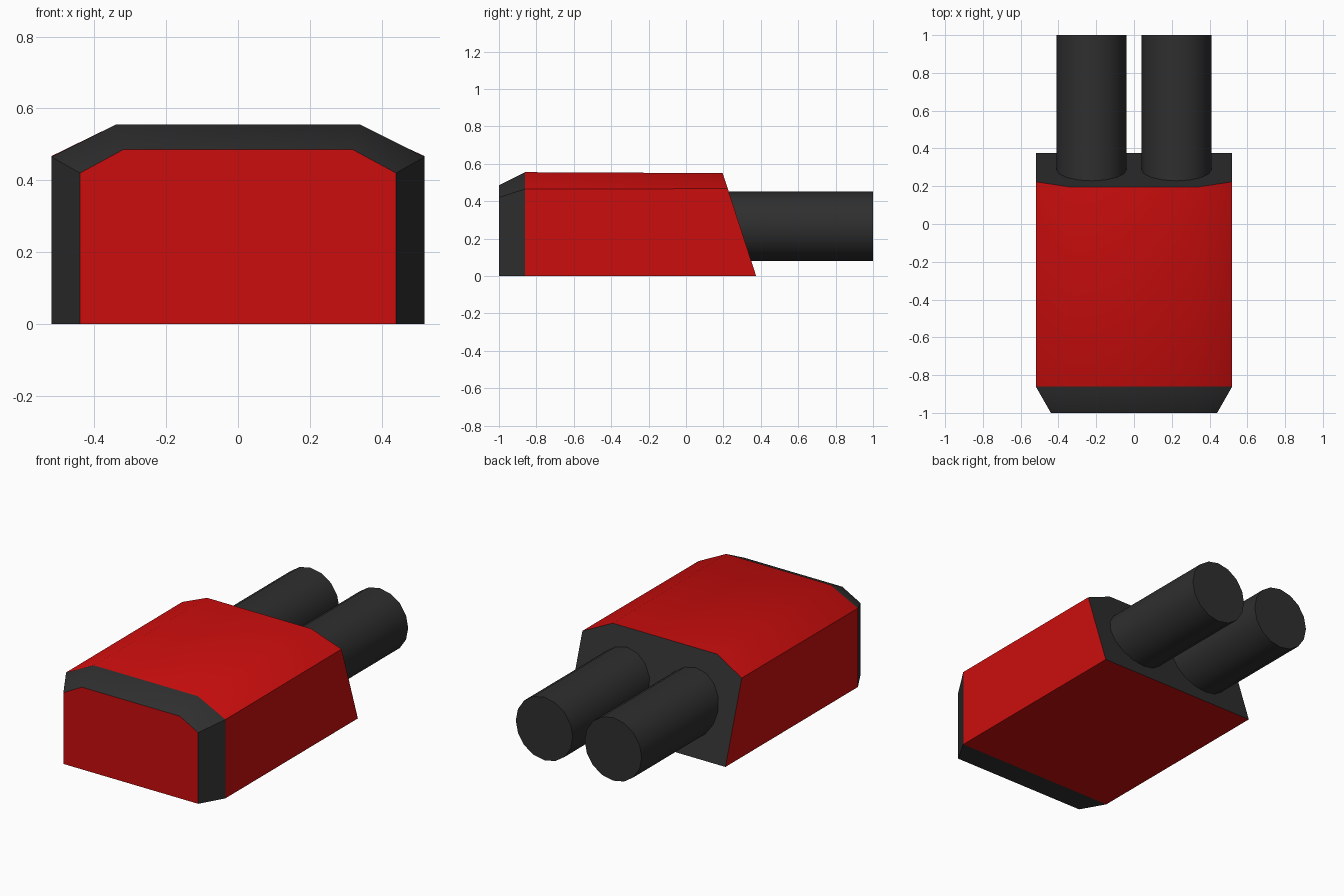
import bpy, bmesh, math
from mathutils import Matrix

cube = bpy.data.objects.get("Cube")
if cube:
    bpy.data.objects.remove(cube, do_unlink=True)


def material(name, rgb):
    m = bpy.data.materials.new(name)
    m.use_nodes = True
    m.diffuse_color = (*rgb, 1)
    m.node_tree.nodes["Principled BSDF"].inputs["Base Color"].default_value = (*rgb, 1)
    return m


red = material("red", (0.6, 0.004, 0.004))
dark = material("dark grey", (0.028, 0.028, 0.028))


def finish(name, bm, mats, angle):
    bmesh.ops.recalc_face_normals(bm, faces=bm.faces)
    mesh = bpy.data.meshes.new(name)
    bm.to_mesh(mesh)
    bm.free()
    for m in mats:
        mesh.materials.append(m)
    ob = bpy.data.objects.new(name, mesh)
    bpy.context.collection.objects.link(ob)
    bpy.ops.object.select_all(action="DESELECT")
    ob.select_set(True)
    bpy.context.view_layer.objects.active = ob
    bpy.ops.object.shade_smooth_by_angle(angle=math.radians(angle))
    return ob


def section(bm, half, shoulder, top_half, top, y, lean=0.0):
    """Hexagonal cross-section with chamfered top; lean tilts it forward with height."""
    right = [(half, 0), (half, shoulder), (top_half, top)]
    outline = right + [(-x, z) for x, z in reversed(right)]
    return [bm.verts.new((x, y - lean * z, z)) for x, z in outline]


# Housing: tapered dark bezel, red shell, slanted dark back
bm = bmesh.new()
rings = [section(bm, 0.44, 0.42, 0.32, 0.485, -1.0),
         section(bm, 0.52, 0.465, 0.34, 0.555, -0.86),
         section(bm, 0.52, 0.467, 0.34, 0.55, 0.375, 0.325)]
bm.faces.new(rings[0]).material_index = 0
bm.faces.new(rings[2]).material_index = 1
for a, b, index in ((rings[0], rings[1], 1), (rings[1], rings[2], 0)):
    for i in range(6):
        j = (i + 1) % 6
        bm.faces.new((a[i], a[j], b[j], b[i])).material_index = index
finish("housing", bm, [red, dark], 29)

# Twin cables leaving the back
for side, x in (("left", 0.225), ("right", -0.225)):
    bm = bmesh.new()
    bmesh.ops.create_cone(bm, cap_ends=True, segments=16, radius1=0.186,
                          radius2=0.186, depth=0.85,
                          matrix=Matrix.Translation((x, 0.575, 0.265))
                          @ Matrix.Rotation(math.pi / 2, 4, "X"))
    finish(side + "_cable", bm, [dark], 40)
